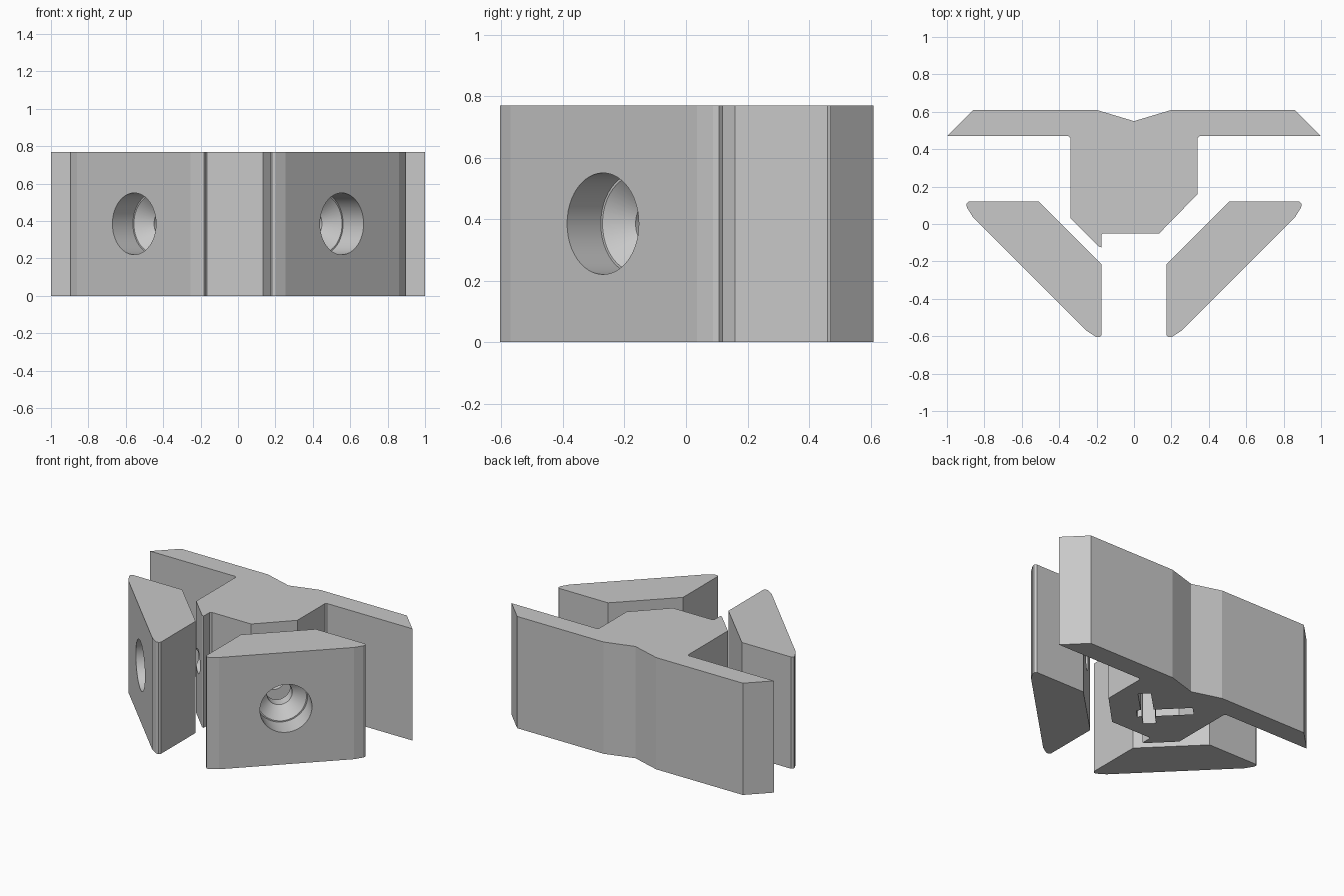
import bpy, bmesh, math
from mathutils import Matrix, Vector

old = bpy.data.objects.get("Cube")
if old:
    bpy.data.objects.remove(old)

HEIGHT = 0.77
MID = HEIGHT / 2
GREY = (0.58, 0.58, 0.58, 1)

grey = bpy.data.materials.new("plain_grey")
grey.use_nodes = True
grey.diffuse_color = GREY
grey.node_tree.nodes["Principled BSDF"].inputs["Base Color"].default_value = GREY


def make_object(name, bm):
    bmesh.ops.recalc_face_normals(bm, faces=bm.faces)
    mesh = bpy.data.meshes.new(name)
    bm.to_mesh(mesh)
    bm.free()
    mesh.materials.append(grey)
    obj = bpy.data.objects.new(name, mesh)
    bpy.context.collection.objects.link(obj)
    return obj


def extrude_outline(name, points):
    """Upright prism from a plan outline."""
    bm = bmesh.new()
    face = bm.faces.new([bm.verts.new((x, y, 0)) for x, y in points])
    top = bmesh.ops.extrude_face_region(bm, geom=[face])["geom"]
    verts = [v for v in top if isinstance(v, bmesh.types.BMVert)]
    bmesh.ops.translate(bm, verts=verts, vec=(0, 0, HEIGHT))
    return make_object(name, bm)


def bolt_cutter(side):
    """Stepped, countersunk bolt hole, turned about its axis."""
    profile = [(-0.06, 0.165), (0.155, 0.165), (0.155, 0.157), (0.23, 0.08), (0.77, 0.08)]
    count = 48
    bm = bmesh.new()
    rings = []
    for depth, radius in profile:
        angles = [math.tau * i / count for i in range(count)]
        rings.append([bm.verts.new((radius * math.cos(a), radius * math.sin(a), depth))
                      for a in angles])
    for a, b in zip(rings, rings[1:]):
        for i in range(count):
            j = (i + 1) % count
            bm.faces.new((a[i], a[j], b[j], b[i]))
    bm.faces.new(rings[0])
    bm.faces.new(rings[-1])
    turn = Vector((-side, 1, 0)).to_track_quat('Z', 'Y').to_matrix().to_4x4()
    bm.transform(Matrix.Translation((side * 0.555, -0.27, MID)) @ turn)
    return make_object("bolt_cutter", bm)


def slot_cutter(center, angle, length):
    """Nut slot open to the underside."""
    bm = bmesh.new()
    bmesh.ops.create_cube(bm, size=1)
    bm.transform(Matrix.Translation((*center, 0.22))
                 @ Matrix.Rotation(math.radians(angle), 4, 'Z')
                 @ Matrix.Diagonal((length, 0.08, 0.65, 1)))
    return make_object("slot_cutter", bm)


def cut(target, cutter):
    cutter.hide_render = True
    mod = target.modifiers.new("cut", 'BOOLEAN')
    mod.operation = 'DIFFERENCE'
    mod.solver = 'EXACT'
    mod.object = cutter
    bpy.context.view_layer.objects.active = target
    bpy.ops.object.modifier_apply(modifier=mod.name)
    bpy.data.objects.remove(cutter)


# Central body: winged back plate with an off-centre wedge block
body = extrude_outline("bracket_body", [
    (-1, 0.47), (-0.86, 0.61), (-0.2, 0.61), (0, 0.55), (0.2, 0.61), (0.86, 0.61),
    (1, 0.47), (0.35, 0.47), (0.34, 0.46), (0.34, 0.16), (0.135, -0.05),
    (-0.165, -0.05), (-0.175, -0.06), (-0.175, -0.125), (-0.19, -0.12),
    (-0.34, 0.03), (-0.34, 0.46), (-0.35, 0.47)])

# Two angled clamp jaws, mirrored left and right
jaw = [(0.173, -0.215), (0.51, 0.12), (0.885, 0.12), (0.897, 0.108), (0.893, 0.088),
       (0.86, 0.035), (0.255, -0.57), (0.2, -0.605), (0.183, -0.605), (0.173, -0.593)]
parts = [body]
for side, name in ((1, "left_clamp"), (-1, "right_clamp")):
    clamp = extrude_outline(name, [(side * x, y) for x, y in jaw])
    cut(clamp, bolt_cutter(side))
    cut(body, bolt_cutter(side))
    parts.append(clamp)

# Nut slots crossing the bolt holes
cut(body, slot_cutter((0.075, 0.215), 45, 0.37))
cut(body, slot_cutter((-0.04, 0.25), 135, 0.35))

# Smooth hole walls, crisp edges
for obj in bpy.context.view_layer.objects:
    obj.select_set(obj in parts)
bpy.context.view_layer.objects.active = body
bpy.ops.object.shade_smooth_by_angle(angle=math.radians(10))
